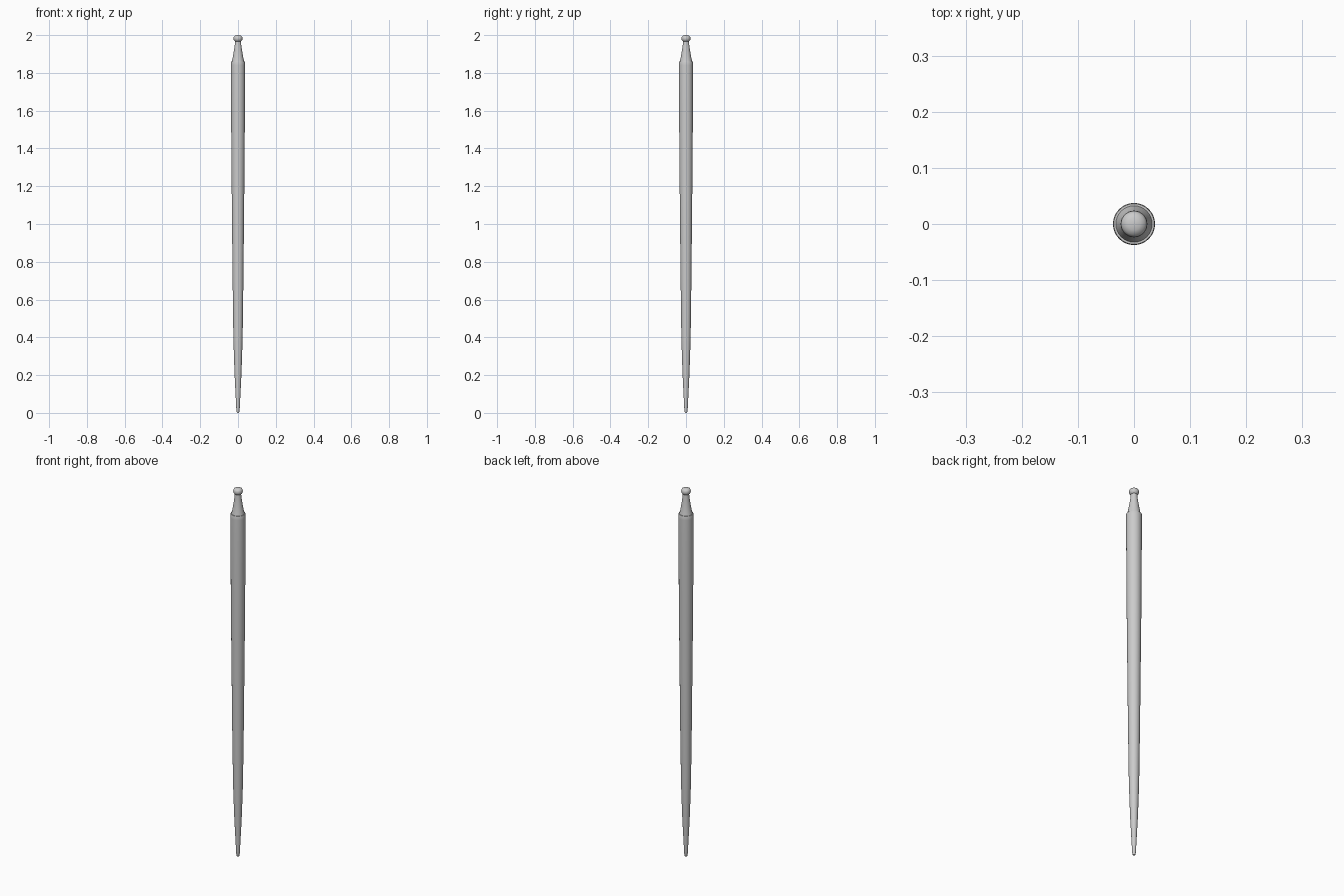
import bpy, bmesh, math

if "Cube" in bpy.data.objects:
    bpy.data.objects.remove(bpy.data.objects["Cube"])


def lathe(name, profile, sides=32):
    """Spin a (radius, height) profile around the z axis."""
    bm = bmesh.new()
    verts = [bm.verts.new((r, 0, z)) for r, z in profile]
    edges = [bm.edges.new(p) for p in zip(verts, verts[1:])]
    bmesh.ops.spin(bm, geom=verts + edges, cent=(0, 0, 0), axis=(0, 0, 1),
                   angle=math.tau, steps=sides, use_duplicate=False)
    bmesh.ops.remove_doubles(bm, verts=bm.verts, dist=1e-5)
    bmesh.ops.recalc_face_normals(bm, faces=bm.faces)
    mesh = bpy.data.meshes.new(name)
    bm.to_mesh(mesh)
    bm.free()
    obj = bpy.data.objects.new(name, mesh)
    bpy.context.collection.objects.link(obj)
    bpy.ops.object.select_all(action='DESELECT')
    bpy.context.view_layer.objects.active = obj
    obj.select_set(True)
    bpy.ops.object.shade_smooth_by_angle(angle=math.radians(35))
    return obj


# Tapered shaft with rounded tip, stepped collar, conical neck and rounded knob
lathe("tapered_stick", [
    (0, 0), (0.005, 0.001), (0.008, 0.007), (0.0095, 0.03), (0.013, 0.1),
    (0.018, 0.2), (0.0215, 0.3), (0.0245, 0.4), (0.0285, 0.7), (0.0315, 1.0),
    (0.0345, 1.3), (0.0365, 1.6), (0.0375, 1.84), (0.0372, 1.858),
    (0.036, 1.861), (0.0325, 1.861),
    (0.028, 1.88), (0.022, 1.915), (0.017, 1.95), (0.0155, 1.967),
    (0.019, 1.969), (0.0225, 1.975), (0.0238, 1.981), (0.0228, 1.989),
    (0.019, 1.995), (0.011, 1.999), (0, 2.0),
])
